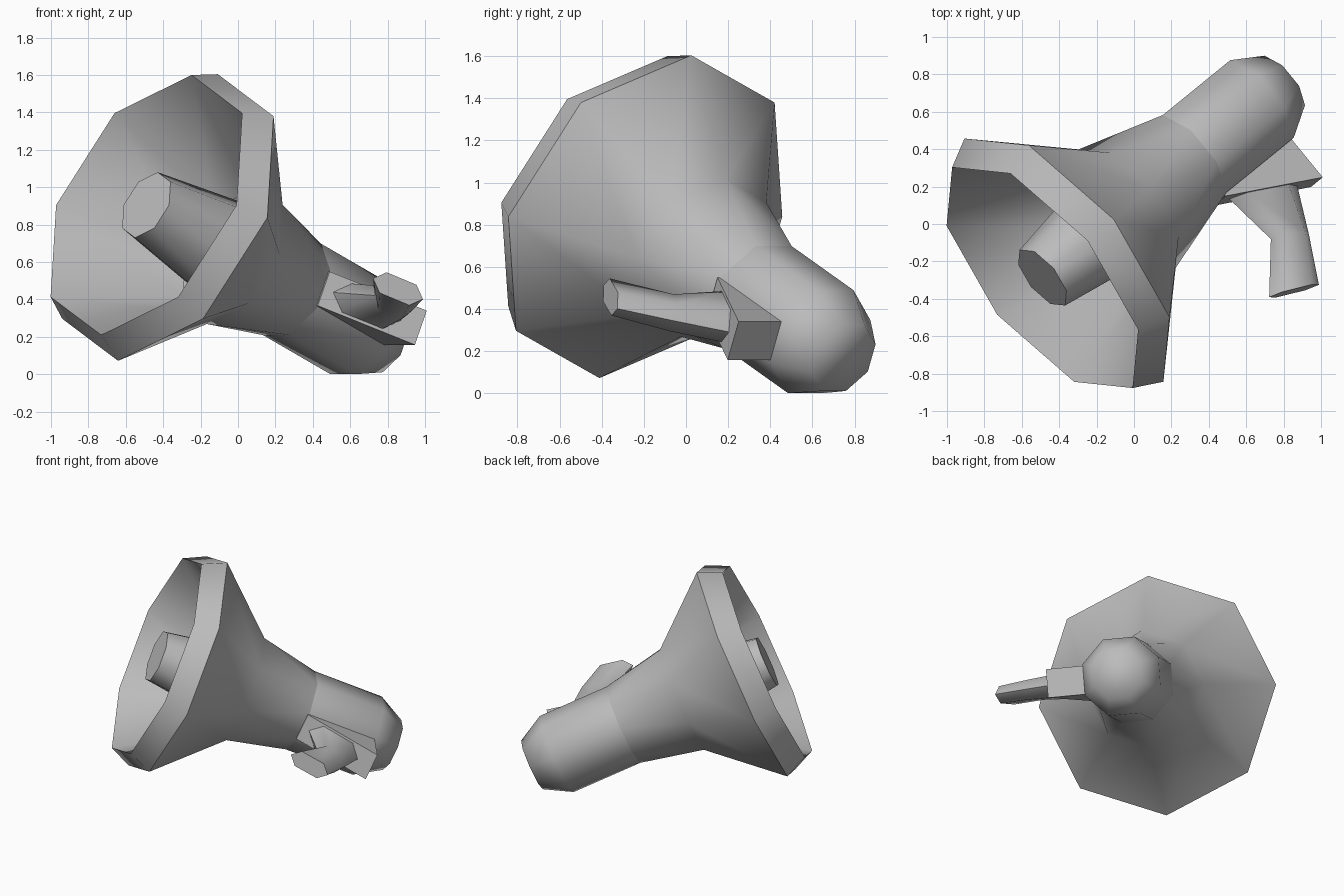
import bpy, bmesh, math
from mathutils import Vector

cube = bpy.data.objects.get("Cube")
if cube:
    bpy.data.objects.remove(cube, do_unlink=True)

# Tilted frame: axis runs from the mouth to the rear cap
MOUTH = Vector((-0.49, -0.287, 0.905))
AXIS = Vector((0.7076, 0.5757, -0.41)).normalized()
SIDE = Vector((0.633, -0.774, 0)).normalized()
UP = SIDE.cross(AXIS).normalized()

grey = bpy.data.materials.new("plain_grey")
grey.use_nodes = True
GREY = (0.5, 0.5, 0.5, 1)
grey.diffuse_color = GREY
grey.node_tree.nodes["Principled BSDF"].inputs["Base Color"].default_value = GREY


def place(t, side, up):
    return MOUTH + AXIS * t + SIDE * side + UP * up


def octagon(t, radius, turn=0.0):
    angles = [math.pi / 4 * (i + turn) for i in range(8)]
    return [place(t, radius * math.sin(a), radius * math.cos(a)) for a in angles]


def loft(name, rings, cap_start=False, cap_end=False, twisted=(), smooth=None):
    """Skin a list of equal-sized rings; twisted strips become triangles."""
    bm = bmesh.new()
    loops = [[bm.verts.new(p) for p in ring] for ring in rings]
    for k, (a, b) in enumerate(zip(loops, loops[1:])):
        for i in range(len(a)):
            j = (i + 1) % len(a)
            if k in twisted:
                bm.faces.new((a[i], a[j], b[i]))
                bm.faces.new((a[j], b[j], b[i]))
            else:
                bm.faces.new((a[i], a[j], b[j], b[i]))
    if cap_start:
        bm.faces.new(loops[0])
    if cap_end:
        bm.faces.new(loops[-1])
    bmesh.ops.recalc_face_normals(bm, faces=bm.faces)
    mesh = bpy.data.meshes.new(name)
    bm.to_mesh(mesh)
    bm.free()
    mesh.materials.append(grey)
    obj = bpy.data.objects.new(name, mesh)
    bpy.context.collection.objects.link(obj)
    if smooth:
        bpy.ops.object.select_all(action='DESELECT')
        obj.select_set(True)
        bpy.context.view_layer.objects.active = obj
        bpy.ops.object.shade_smooth_by_angle(angle=math.radians(smooth))
    return obj


# Horn: inner wall, flared rim, outer bell and neck
loft("horn", [octagon(0.62, 0.36), octagon(0, 0.762), octagon(0.163, 0.84),
              octagon(0.64, 0.41), octagon(1.1, 0.29, 0.5)],
     twisted=(3,), smooth=46)

# Rear barrel with rounded cap
loft("rear_barrel", [octagon(1.1, 0.29, 0.5), octagon(1.61, 0.29, 0.5),
                     octagon(1.8, 0.185, 0.5)], cap_end=True, smooth=65)

# Sound tube inside the horn
loft("inner_tube", [octagon(0, 0.192), octagon(0.9, 0.33)], cap_start=True, smooth=50)

# Wedge mount between barrel and grip
wedge = [(1.09, 0.2), (1.09, 0.28), (1.6, 0.53), (1.6, 0.2)]
loft("grip_mount", [[place(t, s, up) for t, s in wedge] for up in (-0.1, 0.1)],
     cap_start=True, cap_end=True)


# Grip: six-sided sections given by front point, back point and half thickness
def grip_section(front, back, half):
    ring = []
    for f, w in ((0, 0), (0.2, 1), (0.8, 1), (1, 0), (0.8, -1), (0.2, -1)):
        t = front[0] + (back[0] - front[0]) * f
        s = front[1] + (back[1] - front[1]) * f
        ring.append(place(t, s, w * half))
    return ring


loft("grip", [grip_section((1.137, 0.28), (1.508, 0.46), 0.085),
              grip_section((1.18, 0.611), (1.37, 0.72), 0.07),
              grip_section((0.957, 0.846), (1.228, 0.963), 0.06)],
     cap_start=True, cap_end=True, smooth=65)
